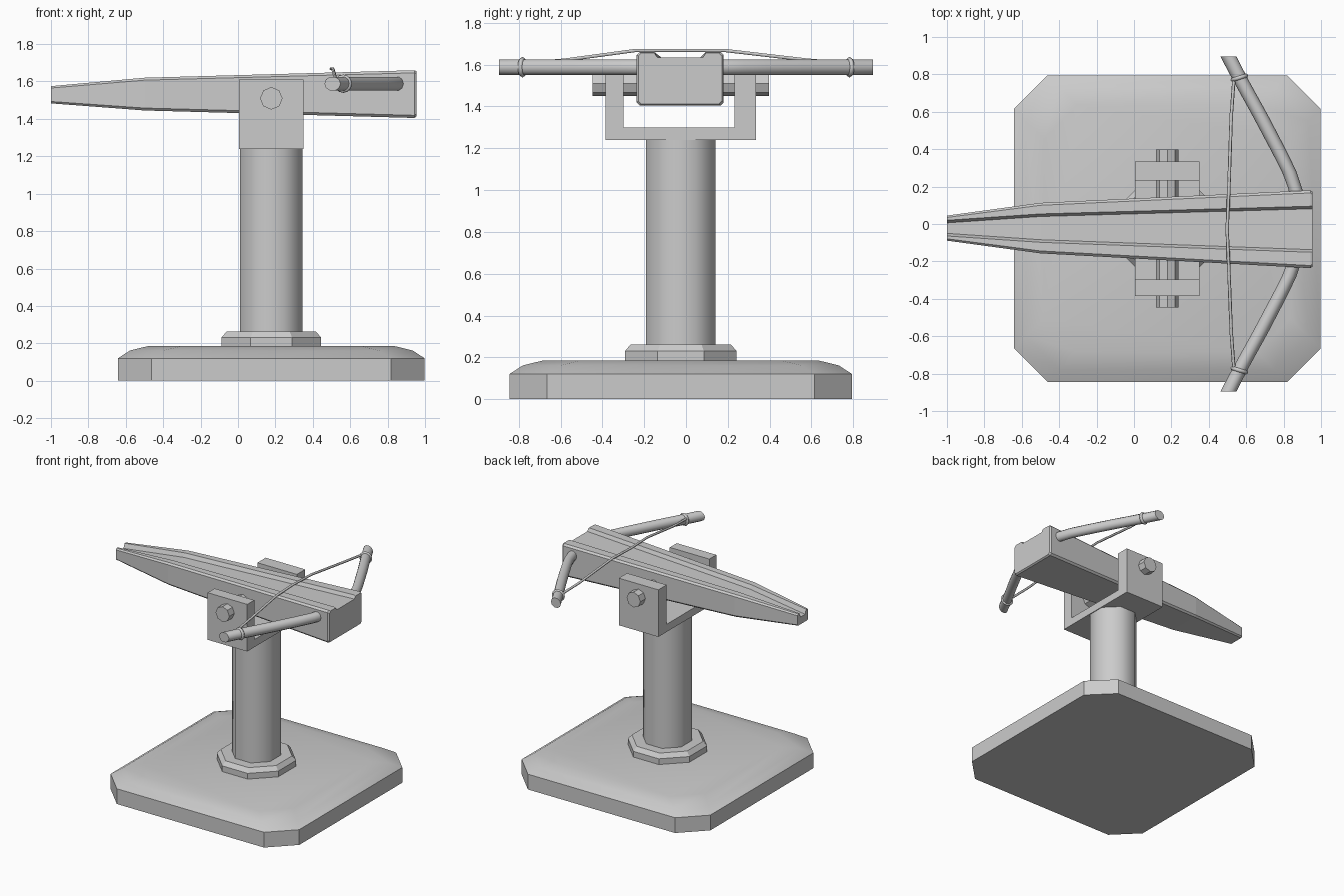
import bpy, bmesh, math

if "Cube" in bpy.data.objects:
    bpy.data.objects.remove(bpy.data.objects["Cube"])

CX, CY = 0.178, -0.025          # axis of the pedestal


def loft(name, rings, smooth=None):
    """Skin a list of equal-length point rings and cap both ends."""
    bm = bmesh.new()
    vs = [[bm.verts.new(p) for p in r] for r in rings]
    n = len(rings[0])
    for a, b in zip(vs, vs[1:]):
        for i in range(n):
            j = (i + 1) % n
            bm.faces.new((a[i], a[j], b[j], b[i]))
    bm.faces.new(vs[0])
    bm.faces.new(vs[-1])
    bmesh.ops.recalc_face_normals(bm, faces=bm.faces)
    me = bpy.data.meshes.new(name)
    bm.to_mesh(me)
    bm.free()
    ob = bpy.data.objects.new(name, me)
    bpy.context.collection.objects.link(ob)
    if smooth:
        bpy.ops.object.select_all(action='DESELECT')
        ob.select_set(True)
        bpy.context.view_layer.objects.active = ob
        bpy.ops.object.shade_smooth_by_angle(angle=math.radians(smooth))
    return ob


def octagon(h, c, z):
    """Square of half-size h with corners cut by c, at height z."""
    k = h - c
    pts = [(h, -k), (h, k), (k, h), (-k, h), (-h, k), (-h, -k), (-k, -h), (k, -h)]
    return [(CX + x, CY + y, z) for x, y in pts]


def ring_xz(x, y, z, rx, rz, n=8):
    """Ring facing along y."""
    return [(x + rx * math.cos(2 * math.pi * i / n), y,
             z + rz * math.sin(2 * math.pi * i / n)) for i in range(n)]


# pedestal: base plate, collar, column
loft("base_plate", [octagon(h, 0.18, z) for h, z in
     ((0.82, 0), (0.82, 0.12), (0.755, 0.162), (0.66, 0.185))], 35)
loft("collar", [octagon(h, h * 0.586, z) for h, z in
     ((0.267, 0.17), (0.267, 0.23), (0.24, 0.262))])
loft("column", [octagon(0.166, 0.0972, z) for z in (0.25, 1.25)], 60)

# U-shaped fork, profile in y-z
U = [(-0.385, 1.24), (0.335, 1.24), (0.335, 1.61), (0.232, 1.61),
     (0.232, 1.30), (-0.298, 1.30), (-0.298, 1.61), (-0.385, 1.61)]
loft("fork", [[(x, y, z) for y, z in U] for x in (0.006, 0.35)])

# pivot axle through fork and stock
loft("axle", [ring_xz(CX, y, 1.51, 0.06, 0.06) for y in (-0.447, 0.398)])


# grooved tapering stock
def stock_section(x, cy, w, zb, zt, g, d, c):
    half = [(w - c, zb), (w, zb + c), (w, zt - c), (w - c, zt), (g, zt), (g - 0.014, zt - d)]
    full = half + [(-y, z) for y, z in reversed(half)]
    return [(x, cy + y, z) for y, z in full]


loft("stock", [
    stock_section(-1.0, -0.022, 0.067, 1.483, 1.575, 0.042, 0.035, 0.010),
    stock_section(-0.5, -0.022, 0.135, 1.445, 1.62, 0.076, 0.03, 0.013),
    stock_section(0.943, -0.028, 0.208, 1.405, 1.66, 0.123, 0.025, 0.014),
    stock_section(0.955, -0.028, 0.200, 1.413, 1.655, 0.123, 0.020, 0.014)])

# bow limbs, one continuous mirrored sweep hidden inside the stock
limb = [(0.505, 0.895, 0.043), (0.57, 0.77, 0.042), (0.675, 0.58, 0.042),
        (0.775, 0.39, 0.041), (0.83, 0.28, 0.039), (0.862, 0.19, 0.037), (0.88, 0.08, 0.036)]
path = [(x, -y, r) for x, y, r in limb] + [(x, y, r) for x, y, r in reversed(limb)]
loft("bow", [ring_xz(x, y, 1.588, r, 0.039, 10) for x, y, r in path], 40)

# string loops tied round the limb tips
for side in (-1, 1):
    bpy.ops.mesh.primitive_torus_add(major_segments=12, minor_segments=6,
                                     major_radius=0.037, minor_radius=0.012,
                                     location=(0.563, side * 0.782, 1.588),
                                     rotation=(math.pi / 2, 0, side * 0.3))
    loop = bpy.context.object
    loop.name = "string_loop"
    bpy.ops.object.shade_smooth()

# bow string lifted over the stock
string = [(0.535, -0.782, 1.605), (0.52, -0.58, 1.622), (0.507, -0.24, 1.668),
          (0.498, -0.03, 1.668), (0.507, 0.185, 1.668), (0.52, 0.58, 1.622), (0.535, 0.782, 1.605)]
loft("bow_string", [ring_xz(x, y, z, 0.009, 0.009, 6) for x, y, z in string], 70)
